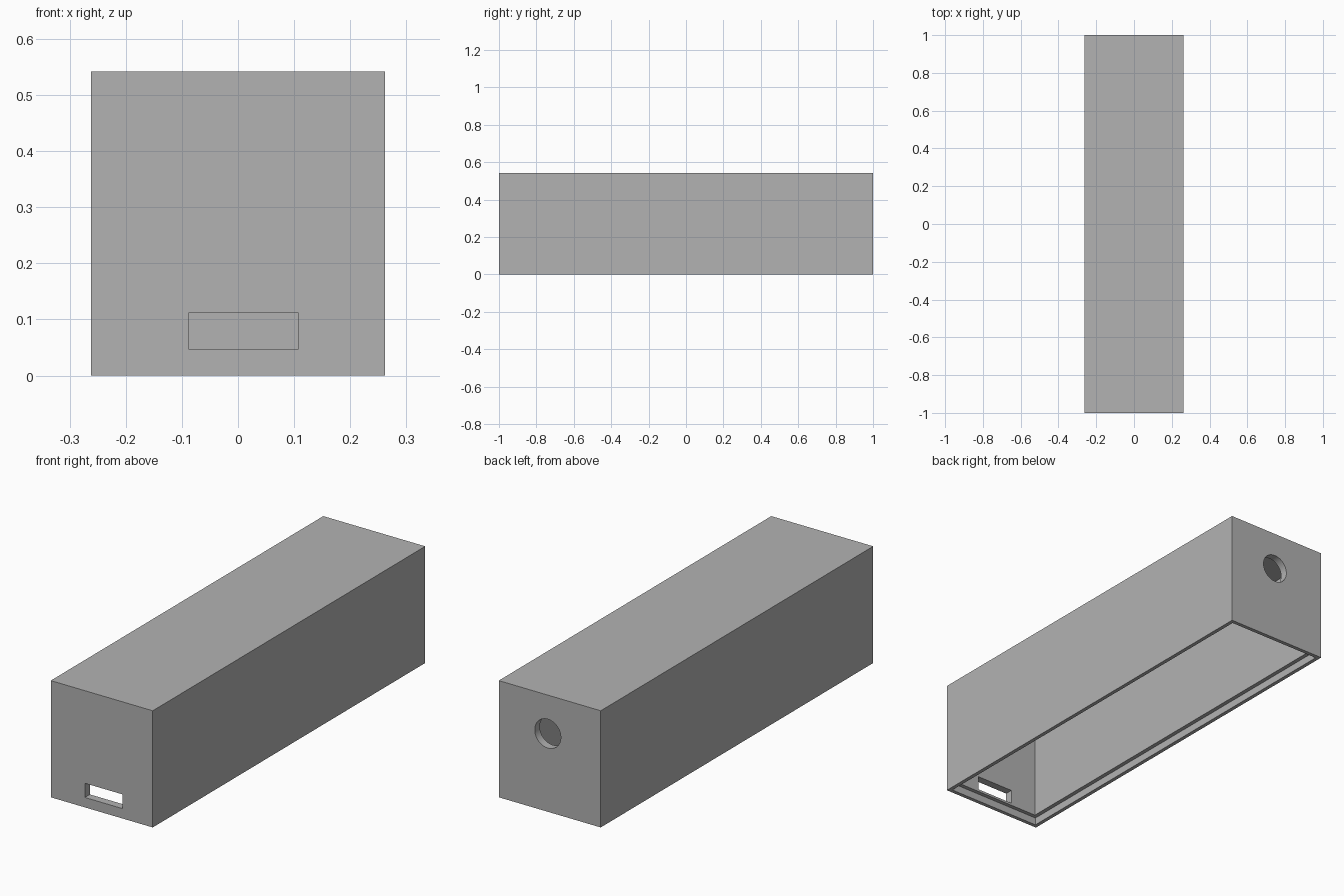
import bpy
import math

cube = bpy.data.objects.get("Cube")
if cube:
    bpy.data.objects.remove(cube, do_unlink=True)

WIDTH, LENGTH, HEIGHT = 0.524, 2.0, 0.542
WALL = 0.037          # full wall thickness
LIP = 0.018           # thin rim left around the lid recess
RECESS = 0.035        # depth of the lid recess
OFFSET = 0.01         # sideways shift shared by both openings

grey = bpy.data.materials.new("plain_grey")
grey.use_nodes = True
grey.diffuse_color = (0.448, 0.448, 0.448, 1)
grey.node_tree.nodes["Principled BSDF"].inputs["Base Color"].default_value = grey.diffuse_color


def box(name, x, y, z):
    """Axis-aligned box from (low, high) pairs."""
    spans = (x, y, z)
    bpy.ops.mesh.primitive_cube_add(size=1, location=[sum(s) / 2 for s in spans])
    obj = bpy.context.object
    obj.name = name
    obj.scale = [s[1] - s[0] for s in spans]
    bpy.ops.object.transform_apply(location=True, rotation=False, scale=True)
    return obj


def inset_box(name, inset, low, high):
    w, l = WIDTH / 2 - inset, LENGTH / 2 - inset
    return box(name, (-w, w), (-l, l), (low, high))


def cut(target, cutter):
    cutter.hide_render = True
    mod = target.modifiers.new(cutter.name, 'BOOLEAN')
    mod.operation = 'DIFFERENCE'
    mod.solver = 'EXACT'
    mod.object = cutter
    bpy.context.view_layer.objects.active = target
    bpy.ops.object.modifier_apply(modifier=mod.name)
    bpy.data.objects.remove(cutter, do_unlink=True)


# Outer shell
case = inset_box("enclosure_case", 0, 0, HEIGHT)
case.data.materials.append(grey)

# Hollow interior, open underneath, with a stepped recess for a lid
cut(case, inset_box("interior_cutter", WALL, -0.1, HEIGHT - WALL))
cut(case, inset_box("lid_recess_cutter", LIP, -0.1, RECESS))

# Rectangular slot through the front wall
front = -LENGTH / 2
cut(case, box("front_slot_cutter", (OFFSET - 0.097, OFFSET + 0.097),
              (front - 0.1, front + 0.1), (0.046, 0.112)))

# Round hole through the back wall
bpy.ops.mesh.primitive_cylinder_add(vertices=64, radius=0.067, depth=0.2,
                                    location=(OFFSET, LENGTH / 2, 0.363),
                                    rotation=(math.pi / 2, 0, 0))
hole = bpy.context.object
hole.name = "back_hole_cutter"
cut(case, hole)

# Smooth hole wall, crisp box edges
bpy.ops.object.select_all(action='DESELECT')
case.select_set(True)
bpy.context.view_layer.objects.active = case
bpy.ops.object.shade_smooth_by_angle(angle=math.radians(30))
